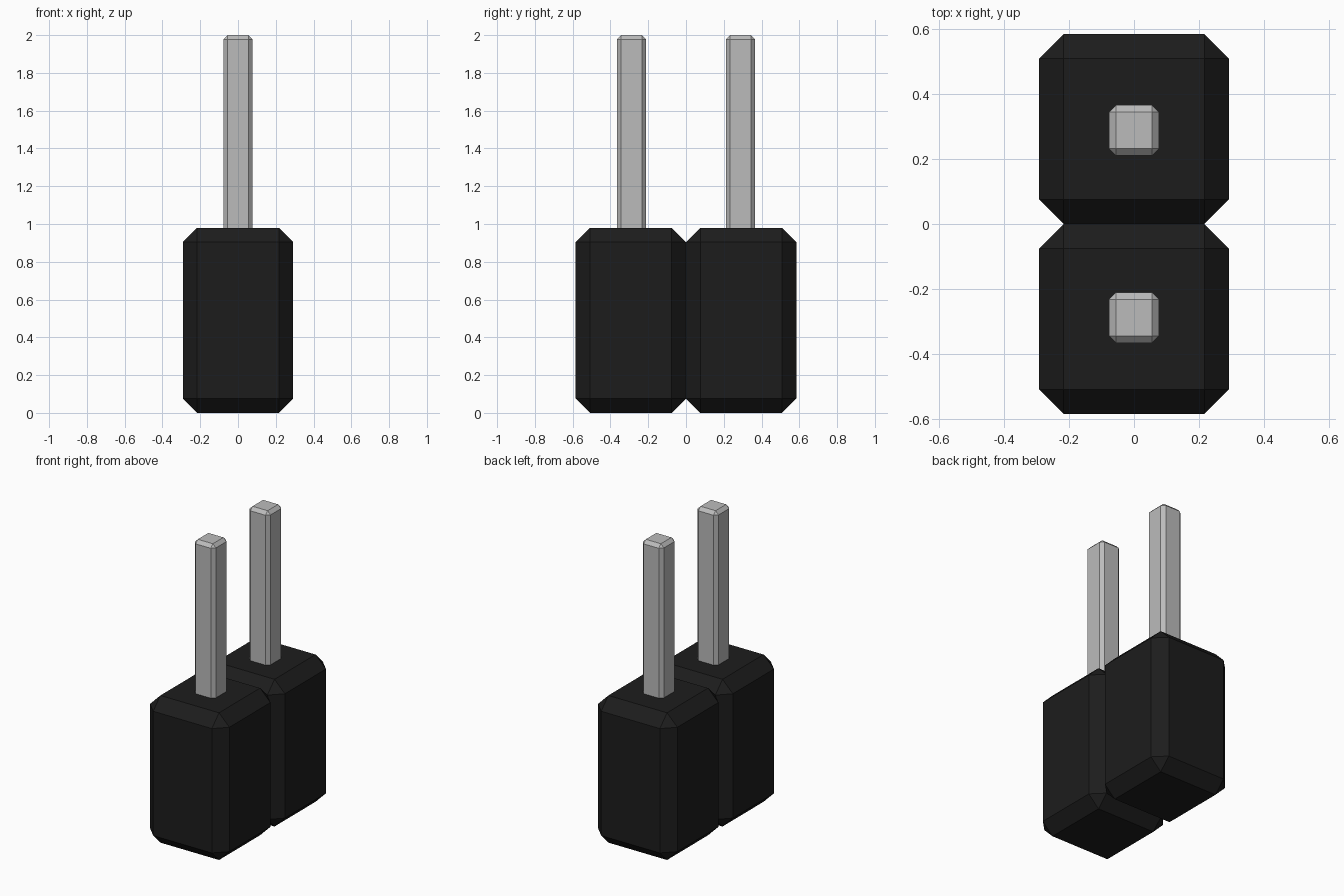
import bpy, bmesh
from mathutils import Matrix, Vector

if "Cube" in bpy.data.objects:
    bpy.data.objects.remove(bpy.data.objects["Cube"])


def material(name, color):
    mat = bpy.data.materials.new(name)
    mat.diffuse_color = color
    mat.use_nodes = True
    mat.node_tree.nodes["Principled BSDF"].inputs["Base Color"].default_value = mat.diffuse_color
    return mat


def mirrored_block(name, size, y, z0, bevel, mat, open_plane=None):
    """Chamfered box centred at +y, mirrored to -y, flat shaded."""
    bm = bmesh.new()
    centre = Vector((0, y, z0 + size[2] / 2))
    bmesh.ops.create_cube(bm, size=1, matrix=Matrix.Translation(centre) @ Matrix.Diagonal((*size, 1)))
    bmesh.ops.bevel(bm, geom=bm.edges[:], offset=bevel, segments=1, affect='EDGES')
    if open_plane is not None:
        # drop the hidden face where the two halves join
        inner = [f for f in bm.faces if all(abs(v.co.y - open_plane) < 1e-4 for v in f.verts)]
        bmesh.ops.delete(bm, geom=inner, context='FACES')
    mesh = bpy.data.meshes.new(name)
    bm.to_mesh(mesh)
    bm.free()
    mesh.materials.append(mat)
    obj = bpy.data.objects.new(name, mesh)
    bpy.context.collection.objects.link(obj)
    mirror = obj.modifiers.new("Mirror", 'MIRROR')
    mirror.use_axis = (False, True, False)
    mirror.use_clip = True
    mirror.merge_threshold = 0.001
    return obj


PITCH = 0.584
black = material("black_plastic", (0.012, 0.012, 0.012, 1))
metal = material("pin_metal", (0.5, 0.5, 0.5, 1))

# Plastic housing: two chamfered cells joined at y = 0
mirrored_block("housing", (PITCH, PITCH, 0.98), PITCH / 2, 0, 0.076, black, open_plane=0)

# Square metal pins, seated in the housing
mirrored_block("pins", (0.155, 0.155, 1.1), 0.288, 0.9, 0.022, metal)
